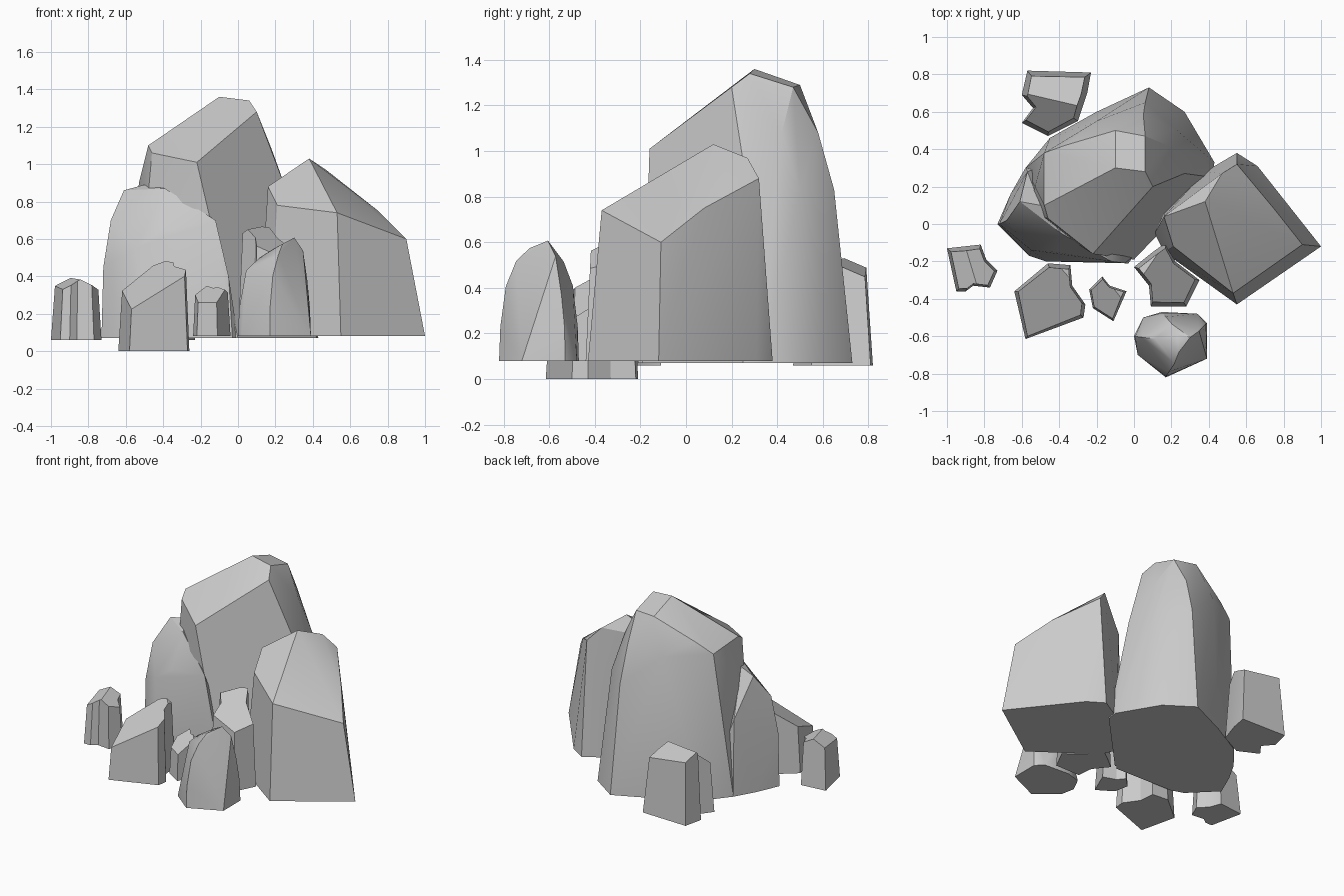
import bpy, bmesh, math
from mathutils import Vector

if "Cube" in bpy.data.objects:
    bpy.data.objects.remove(bpy.data.objects["Cube"])


def finish(bm, name):
    bmesh.ops.recalc_face_normals(bm, faces=bm.faces[:])
    me = bpy.data.meshes.new(name)
    bm.to_mesh(me)
    bm.free()
    ob = bpy.data.objects.new(name, me)
    bpy.context.collection.objects.link(ob)
    bpy.ops.object.select_all(action='DESELECT')
    ob.select_set(True)
    bpy.context.view_layer.objects.active = ob
    bpy.ops.object.shade_smooth_by_angle(angle=math.radians(25))
    return ob


def boulder(name, base_z, base, upper):
    """Faceted boulder: hull of a base outline and a few upper corners."""
    bm = bmesh.new()
    for x, y in base:
        bm.verts.new((x, y, base_z))
    for p in upper:
        bm.verts.new(p)
    bmesh.ops.convex_hull(bm, input=bm.verts[:])
    bmesh.ops.delete(bm, geom=[v for v in bm.verts if not v.link_faces], context='VERTS')
    bmesh.ops.dissolve_limit(bm, angle_limit=math.radians(4), verts=bm.verts[:], edges=bm.edges[:])
    return finish(bm, name)


def stone(name, z0, z1, taper, outline, cuts):
    """Tapered prism with a notched outline, sheared off by (point, normal) planes."""
    bm = bmesh.new()
    n = len(outline)
    cx = sum(p[0] for p in outline) / n
    cy = sum(p[1] for p in outline) / n
    rings = []
    for z, s in ((z0, 1), (z1, taper)):
        rings.append([bm.verts.new((cx + (x - cx) * s, cy + (y - cy) * s, z)) for x, y in outline])
    for i in range(n):
        j = (i + 1) % n
        bm.faces.new((rings[0][i], rings[0][j], rings[1][j], rings[1][i]))
    bm.faces.new(rings[0])
    bm.faces.new(rings[1])
    for co, no in cuts:
        geom = bm.verts[:] + bm.edges[:] + bm.faces[:]
        bmesh.ops.bisect_plane(bm, geom=geom, plane_co=co, plane_no=Vector(no).normalized(), clear_outer=True)
        bmesh.ops.holes_fill(bm, edges=[e for e in bm.edges if e.is_boundary], sides=0)
    return finish(bm, name)


# Tall main boulder
boulder("main_boulder", 0.07,
        [(.08, .73), (.27, .6), (.43, .33), (.42, .25), (0, -.19), (-.3, -.08),
         (-.55, .05), (-.58, .3), (-.45, .46), (-.2, .6)],
        [(.08, .68, .52), (.06, .65, .83), (.23, .5, .83), (.27, .27, .83),
         (.05, .58, 1.08), (.18, .42, 1.08), (-.2, .55, 1.05),
         (.10, .2, 1.28), (.06, .28, 1.34), (.06, .47, 1.28), (-.1, .3, 1.36),
         (-.1, .5, 1.29), (-.37, .42, 1.15), (-.48, .38, 1.08), (-.48, .1, 1.10),
         (-.46, .03, 1.06), (-.22, -.16, 1.01), (-.53, .2, .9)])

# Lower boulder leaning on its left
boulder("left_boulder", 0.07,
        [(-.73, 0), (-.66, .16), (-.58, .3), (-.4, .35), (-.1, .1), (0, -.17),
         (-.03, -.21), (-.47, -.2), (-.56, -.17)],
        [(-.72, 0, .45), (-.68, .02, .7), (-.55, -.14, .55), (-.61, .12, .86),
         (-.5, .1, .89), (-.39, -.05, .87), (-.12, -.2, .70), (-.05, -.21, .4),
         (-.42, -.15, .64), (-.57, .28, .6)])

# Large right boulder with a slanted top
boulder("right_boulder", 0.08,
        [(.55, -.43), (.16, -.15), (.11, -.05), (.16, .06), (.38, .28), (.55, .38),
         (.66, .31), (1.0, -.12)],
        [(.38, .12, 1.03), (.47, .27, .97), (.55, .32, .88), (.75, .08, .75),
         (.9, -.11, .6), (.53, -.37, .74), (.16, .04, .88), (.21, -.12, .78)])

# Rounded front stone, built from shrinking, shifting rings
ring = [(0, -.6), (.05, -.5), (.15, -.47), (.34, -.48), (.39, -.53), (.39, -.72),
        (.17, -.82), (.02, -.7)]
boulder("front_round_stone", 0.08, ring,
        [(.21 + dx + (x - .21) * s, -.635 + (y + .635) * s, z + tilt * (x - .21))
         for z, s, dx, tilt in ((.23, .97, 0, 0), (.4, .84, .01, -.15),
                                (.52, .6, .03, .1), (.58, .28, .04, .15))
         for x, y in ring[::2]])

# Small notched stones around the boulders
stone("back_stone", .06, .56, .8,
      [(-.57, .82), (-.23, .81), (-.25, .7), (-.3, .55), (-.46, .47), (-.6, .54),
       (-.54, .62), (-.6, .69)],
      [((-.45, .7, .51), (.15, .4, 1)), ((-.45, .64, .5), (-.1, -.6, .7))])

stone("far_left_stone", .06, .42, .82,
      [(-1, -.13), (-.82, -.11), (-.79, -.19), (-.73, -.25), (-.77, -.34), (-.86, -.33),
       (-.9, -.36), (-.95, -.36)],
      [((-.86, -.2, .38), (.5, .1, 1)), ((-.9, -.24, .37), (-.5, -.2, 1))])

stone("front_left_stone", 0, .54, .85,
      [(-.64, -.36), (-.46, -.21), (-.34, -.22), (-.33, -.33), (-.26, -.43), (-.27, -.5),
       (-.58, -.615)],
      [((-.45, -.38, .385), (-.42, -.5, 1)), ((-.34, -.28, .47), (.5, .3, 1))])

stone("front_pebble", .08, .40, .82,
      [(-.24, -.35), (-.17, -.28), (-.13, -.33), (-.04, -.36), (-.11, -.52), (-.22, -.45)],
      [((-.14, -.39, .31), (-.3, -.5, 1)), ((-.1, -.36, .34), (.6, .2, 1))])

stone("middle_stone", .08, .72, .82,
      [(0, -.23), (.1, -.15), (.17, -.1), (.22, -.2), (.35, -.3), (.28, -.44),
       (.09, -.44), (.08, -.33)],
      [((.1, -.2, .66), (.45, -.45, 1)), ((.07, -.22, .65), (-.5, .2, 1))])
